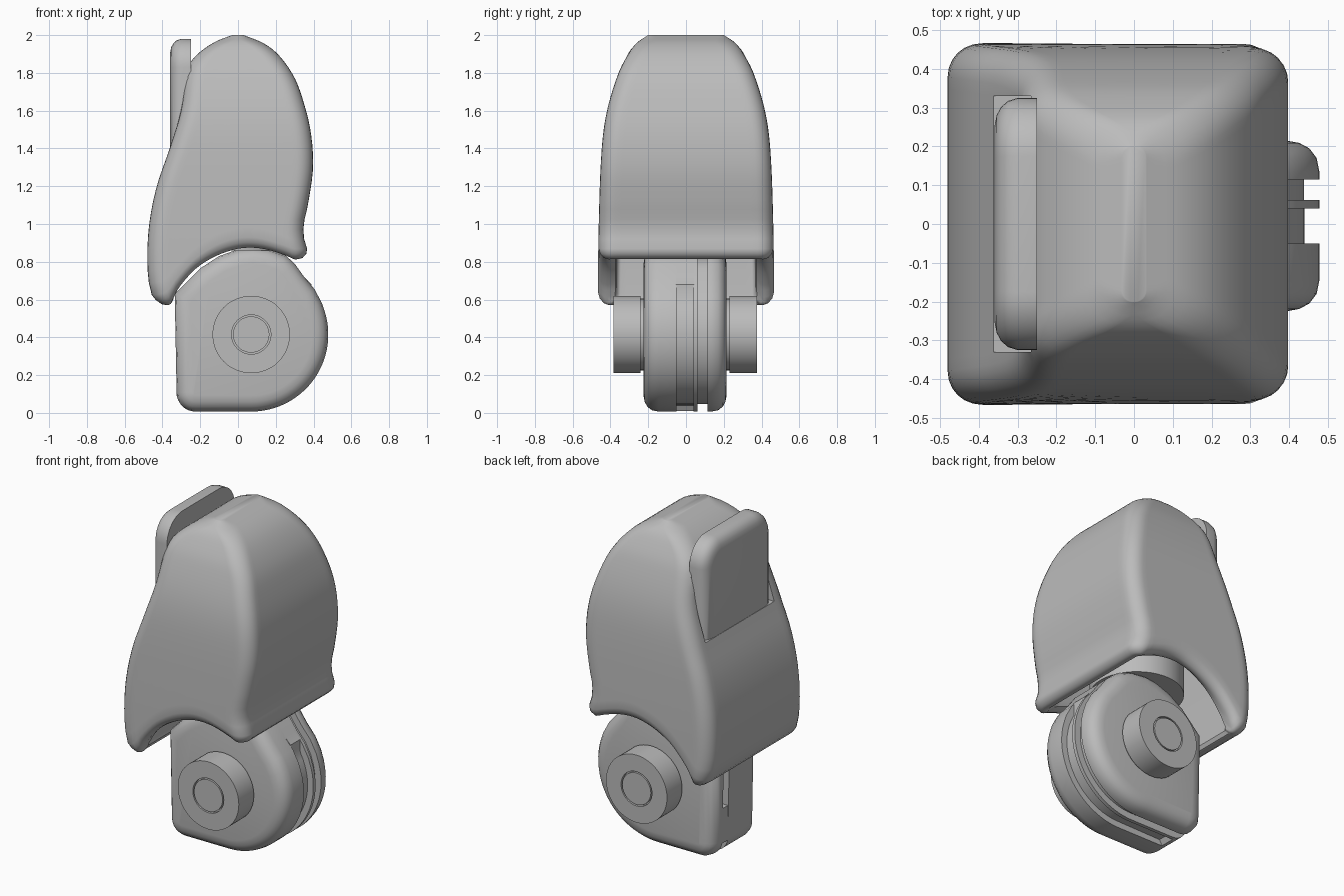
import bpy, bmesh
from math import sin, cos, pi, radians
from mathutils import Vector

if "Cube" in bpy.data.objects:
    bpy.data.objects.remove(bpy.data.objects["Cube"], do_unlink=True)

gray = bpy.data.materials.new("plain gray")
gray.use_nodes = True
color = (0.5, 0.5, 0.5, 1)
gray.diffuse_color = color
gray.node_tree.nodes["Principled BSDF"].inputs["Base Color"].default_value = color


def smooth(ob):
    bpy.ops.object.select_all(action="DESELECT")
    ob.select_set(True)
    bpy.context.view_layer.objects.active = ob
    bpy.ops.object.shade_smooth_by_angle(angle=radians(38))


def loft(name, rings, closed=False):
    """Skin equal-length rings; cap both ends unless the rings close on themselves."""
    bm = bmesh.new()
    rows = [[bm.verts.new(p) for p in ring] for ring in rings]
    n = len(rows[0])
    for a, b in zip(rows, rows[1:]):
        for i in range(n):
            j = (i + 1) % n
            bm.faces.new((a[i], a[j], b[j], b[i]))
    bm.faces.new(rows[0])
    bm.faces.new(rows[-1])
    bmesh.ops.recalc_face_normals(bm, faces=bm.faces)
    mesh = bpy.data.meshes.new(name)
    bm.to_mesh(mesh)
    bm.free()
    ob = bpy.data.objects.new(name, mesh)
    bpy.context.collection.objects.link(ob)
    mesh.materials.append(gray)
    smooth(ob)
    return ob


def inset(pts, d):
    """Shrink a counter-clockwise outline by d."""
    out = []
    for i, p in enumerate(pts):
        a = (Vector(p) - Vector(pts[i - 1])).normalized()
        b = (Vector(pts[(i + 1) % len(pts)]) - Vector(p)).normalized()
        na, nb = Vector((-a.y, a.x)), Vector((-b.y, b.x))
        out.append(Vector(p) + (na + nb) * d / (1 + na.dot(nb)))
    return out


def arc(cx, cy, r, a0, a1, n):
    angles = [radians(a0 + (a1 - a0) * i / n) for i in range(n + 1)]
    return [(cx + r * cos(a), cy + r * sin(a)) for a in angles]


def curve(table):
    """Smooth function through (position, value) pairs."""
    m = []
    for i in range(len(table)):
        lo, hi = table[max(i - 1, 0)], table[min(i + 1, len(table) - 1)]
        m.append((hi[1] - lo[1]) / (hi[0] - lo[0]))

    def f(x):
        x = min(max(x, table[0][0]), table[-1][0])
        i = 0
        while i < len(table) - 2 and x > table[i + 1][0]:
            i += 1
        (x0, y0), (x1, y1) = table[i], table[i + 1]
        h = x1 - x0
        t = (x - x0) / h
        return (y0 * (1 + 2 * t) * (1 - t) ** 2 + y1 * t * t * (3 - 2 * t)
                + h * m[i] * t * (1 - t) ** 2 + h * m[i + 1] * t * t * (t - 1))
    return f


# Hood: rounded-rectangle sections over an arched, rolled lip, hollow below
left = curve([(.57, -.43), (.65, -.465), (.8, -.48), (1, -.47), (1.2, -.43), (1.4, -.362),
              (1.6, -.302), (1.8, -.275), (1.86, -.25), (1.92, -.19), (1.97, -.11), (2, -.03)])
right = curve([(.8, .37), (.86, .368), (.92, .35), (1, .348), (1.1, .37), (1.3, .397),
               (1.5, .383), (1.7, .33), (1.8, .285), (1.9, .21), (1.96, .13), (2, .03)])
half = curve([(.6, .467), (1, .462), (1.4, .446), (1.6, .418), (1.8, .357),
              (1.9, .305), (1.96, .26), (2, .2)])
arch = curve([(-.42, .57), (-.36, .59), (-.3, .66), (-.2, .765), (-.1, .83), (0, .866),
              (.08, .875), (.16, .865), (.25, .835), (.3, .815), (.4, .815)])


def section(x0, x1, h, r):
    """Rounded rectangle with evenly divided sides."""
    r = min(r, (x1 - x0) * .45)
    corners = [(x1 - r, h - r, 0), (x0 + r, h - r, 90), (x0 + r, r - h, 180), (x1 - r, r - h, 270)]
    pts = []
    for k, (cx, cy, a) in enumerate(corners):
        pts += arc(cx, cy, r, a, a + 90, 6)
        nx, ny, na = corners[(k + 1) % 4]
        p, q = Vector(pts[-1]), Vector(arc(nx, ny, r, na, na + 90, 1)[0])
        pts += [tuple(p.lerp(q, i / 24)) for i in range(1, 24)]
    return pts


base = section(-.45, .37, .465, .085)


def hood_ring(height, d):
    ring = []
    for i, (bx, by) in enumerate(base):
        z = height(arch(bx))
        x, y = section(left(z) + d, right(z) - d, half(z) - d, max(.085 - d, .02))[i]
        ring.append((x, y, z))
    return ring


rings = [hood_ring(lambda b: 1.2, .1)]
for d, dz in ((.1, .06), (.092, .028), (.07, .006), (.05, 0), (.028, .006), (.008, .028)):
    rings.append(hood_ring(lambda b: b + dz, d))
steps = 34
for k in range(steps + 1):
    s = sin(k / steps * pi / 2)
    rings.append(hood_ring(lambda b: b + .055 + (2 - b - .055) * s, 0))
hood = loft("hood", rings)

# Pocket for the lever
bpy.ops.mesh.primitive_cube_add(size=1, location=(-.415, 0, 1.75))
cutter = bpy.context.object
cutter.name = "pocket_cutter"
cutter.scale = (.3, .66, .7)
cutter.hide_render = True
mod = hood.modifiers.new("pocket", "BOOLEAN")
mod.operation = "DIFFERENCE"
mod.solver = "EXACT"
mod.object = cutter
smooth(hood)
bpy.ops.object.modifier_apply(modifier="pocket")
bpy.data.objects.remove(cutter, do_unlink=True)
smooth(hood)

# Brake lever: upright plate with rounded top and softened outer rim
outline = [(-.325, 1.3), (.325, 1.3)] + arc(.175, 1.83, .15, 0, 90, 10) + arc(-.175, 1.83, .15, 90, 180, 10)
lever_rim = [(-.25, 0), (-.3, 0), (-.325, .008), (-.343, .024), (-.354, .045), (-.36, .075)]
loft("lever", [[(x, p[0], p[1]) for p in inset(outline, d)] for x, d in lever_rim])

# Wheel body: layered slabs sharing one outline
CX, CZ, R = .07, .415, .408
shoulder = [(.445, .58), (.405, .655), (.35, .72), (.3, .79), (.25, .835)]
crown = [(.16, .865), (.08, .875), (0, .866), (-.1, .83), (-.2, .765), (-.335, .63)]
corner = arc(-.225, .107, .1, 180, 270, 8)
body = corner + arc(CX, CZ, R, -90, 15, 24) + shoulder + crown
core = corner[:-1] + [(-.225, .04)] + arc(CX, CZ, .37, -90, 30, 20) + [(.39, .68)] + shoulder[2:] + crown


def slab(name, shape, rim):
    loft(name, [[(p[0], y, p[1]) for p in inset(shape, d)] for y, d in rim])


cheek = [(0, .085), (.006, .052), (.02, .026), (.045, .007), (.08, 0)]
slab("front_cheek", body, [(y - .225, d) for y, d in cheek] + [(-.05, 0)])
slab("core", core, [(-.052, 0), (.042, 0)])
slab("thin_plate", body, [(.04, 0), (.062, 0)])
slab("groove_floor", body, [(.06, .04), (.117, .04)])
slab("back_cheek", body, [(.215 - y, d) for y, d in cheek] + [(.115, 0)])
slab("groove_bridge", [(-.325, .09), (-.26, .09), (-.26, .3), (-.325, .3)], [(.06, 0), (.117, 0)])

# Hubs: discs with a ring groove around the axle end
for name, side, inner, outer in (("front_hub", -1, .2, .385), ("back_hub", 1, .19, .375)):
    spin = [(.19, inner), (.19, inner + .04), (.205, inner + .04), (.205, outer), (.104, outer),
            (.104, outer - .02), (.096, outer - .02), (.096, outer)]
    loft(name, [[(p[0], side * y, p[1]) for p in arc(CX, CZ, r, 0, 352.5, 47)] for r, y in spin])

# Swivel stem inside the hood
loft("swivel_stem", [[(x, y, z) for x, y in arc(-.02, 0, .26, 0, 352.5, 47)] for z in (.86, 1.22)])
